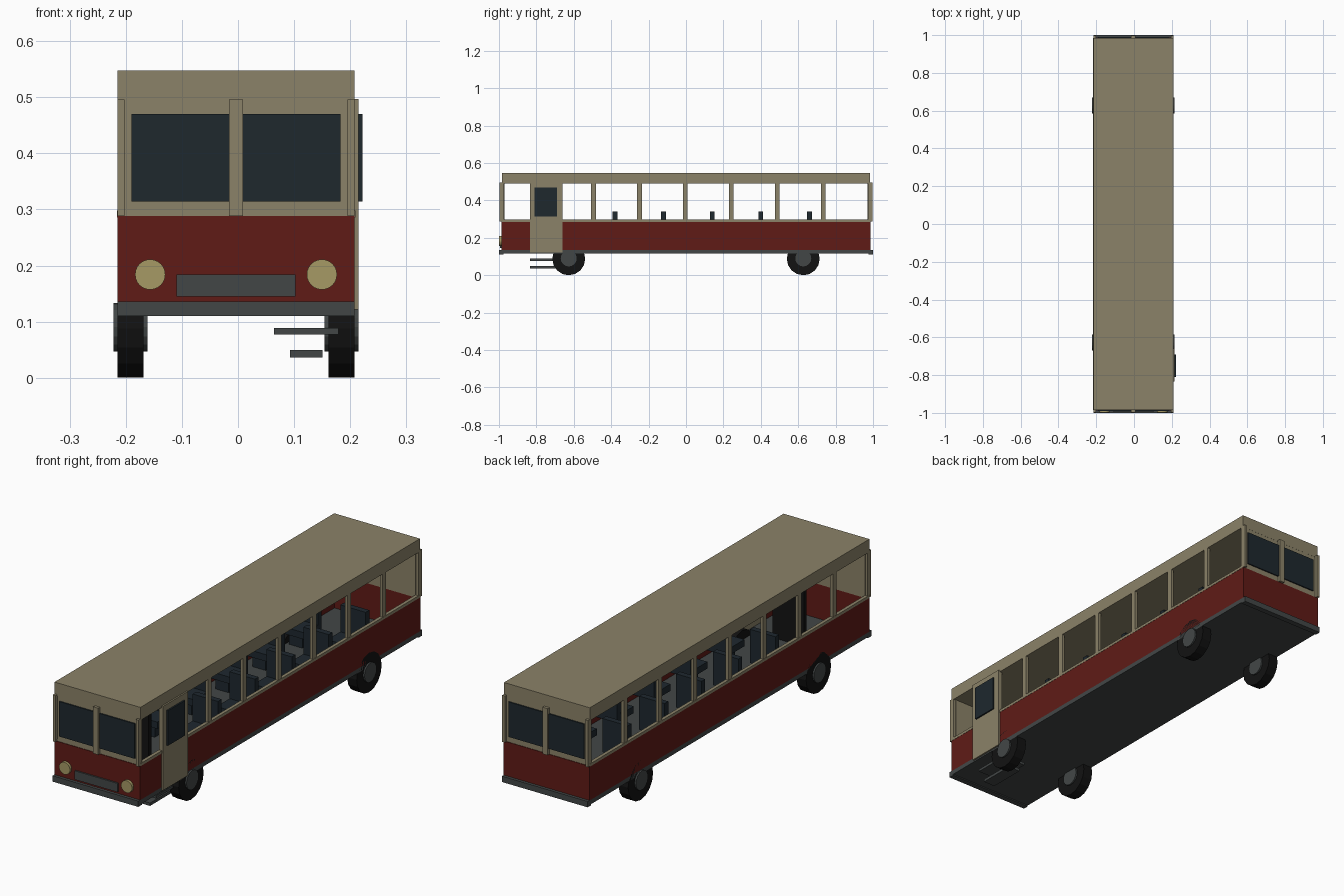
import bpy, math
from mathutils import Vector

if "Cube" in bpy.data.objects:
    bpy.data.objects.remove(bpy.data.objects["Cube"])

CX = -0.0035          # body centre line (the door sticks out on the right)
HW = 0.2115           # half body width


def material(name, rgb):
    m = bpy.data.materials.new(name)
    m.diffuse_color = (*rgb, 1)
    m.use_nodes = True
    m.node_tree.nodes["Principled BSDF"].inputs["Base Color"].default_value = m.diffuse_color
    return m


RED = material("red paint", (0.115, 0.011, 0.008))
CREAM = material("cream paint", (0.26, 0.225, 0.14))
GLASS = material("dark glass", (0.013, 0.021, 0.027))
SEAT = material("seat blue", (0.013, 0.021, 0.028))
METAL = material("dark metal", (0.055, 0.062, 0.062))
RUBBER = material("black rubber", (0.006, 0.006, 0.006))
LAMP = material("lamp", (0.38, 0.32, 0.13))


def box(name, x, y, z, mat):
    """Box from (min, max) pairs; x is measured from the body centre line."""
    size = [b - a for a, b in (x, y, z)]
    mid = Vector([(a + b) / 2 for a, b in (x, y, z)]) + Vector((CX, 0, 0))
    bpy.ops.mesh.primitive_cube_add(size=1, location=mid)
    ob = bpy.context.object
    ob.name = name
    for v in ob.data.vertices:
        v.co = [c * s for c, s in zip(v.co, size)]
    ob.data.materials.append(mat)
    return ob


def span(a, b, s):
    """Range mirrored by sign s."""
    return tuple(sorted((a * s, b * s)))


def cylinder(name, loc, r, depth, rot, mat, sides=16):
    bpy.ops.mesh.primitive_cylinder_add(vertices=sides, radius=r, depth=depth,
                                        location=loc, rotation=rot)
    ob = bpy.context.object
    ob.name = name
    ob.data.materials.append(mat)
    return ob


# floor and roof
box("floor", (-HW, HW), (-0.985, 0.985), (0.115, 0.135), METAL)
box("roof", (-HW, HW), (-0.985, 0.985), (0.49, 0.548), CREAM)

# long sides: lower panel, sill and window pillars
for s in (-1, 1):
    box("side_panel", span(HW - 0.012, HW, s), (-0.985, 0.985), (0.135, 0.288), RED)
    box("window_sill", span(HW - 0.014, HW + 0.001, s), (-0.985, 0.985), (0.286, 0.298), CREAM)
    for i in range(7):
        y = -0.74 + 0.2455 * i
        box("window_pillar", span(HW - 0.013, HW, s), (y - 0.0125, y + 0.0125), (0.295, 0.492), CREAM)

# front and back ends
for e in (-1, 1):
    box("end_panel", (-HW + 0.012, HW - 0.012), span(0.97, 0.9845, e), (0.288, 0.492), CREAM)
    box("end_lower_panel", (-HW, HW), span(0.97, 0.987, e), (0.135, 0.288), RED)
    box("bumper", (-HW, HW), span(0.975, 1.0, e), (0.11, 0.136), METAL)
    box("centre_pillar", (-0.0125, 0.0125), span(0.98, 0.998, e), (0.288, 0.496), CREAM)
    for s in (-1, 1):
        box("end_window", span(0.0125, 0.186, s), span(0.98, 0.99, e), (0.314, 0.47), GLASS)
        box("corner_pillar", span(HW - 0.013, HW, s), span(0.973, 0.998, e), (0.288, 0.496), CREAM)

# grille and headlights
box("grille", (-0.106, 0.106), (-0.994, -0.98), (0.145, 0.184), METAL)
for s in (-1, 1):
    cylinder("headlight", (CX + 0.153 * s, -0.99, 0.184), 0.027, 0.018,
             (math.pi / 2, 0, 0), LAMP, 24)

# door, its window and the entry steps
box("door", (HW - 0.013, HW + 0.007), (-0.835, -0.66), (0.122, 0.497), CREAM)
box("door_window", (HW + 0.004, HW + 0.014), (-0.81, -0.69), (0.314, 0.47), GLASS)
box("upper_step", (0.068, 0.183), (-0.835, -0.665), (0.077, 0.089), METAL)
box("lower_step", (0.096, 0.154), (-0.835, -0.665), (0.036, 0.049), METAL)

# wheels with hubs
for s in (-1, 1):
    for y in (-0.627, 0.627):
        x = CX + 0.188 * s
        cylinder("tyre", (x, y, 0.088), 0.088, 0.047, (0, math.pi / 2, 0), RUBBER)
        cylinder("hub", (x, y, 0.09), 0.043, 0.061, (0, math.pi / 2, 0), METAL)

# passenger seats in five rows, and the panel behind the driver
for row in range(5):
    y = -0.38 + 0.26 * row
    for s in (-1, 1):
        box("seat_base", span(0.055, 0.18, s), (y - 0.105, y + 0.0), (0.19, 0.22), SEAT)
        box("seat_leg", span(0.085, 0.15, s), (y - 0.08, y - 0.02), (0.13, 0.195), SEAT)
        box("seat_back", span(0.055, 0.18, s), (y - 0.013, y + 0.013), (0.19, 0.34), SEAT)
box("driver_partition", (-0.077, 0.077), (-0.735, -0.715), (0.13, 0.4), RUBBER)
